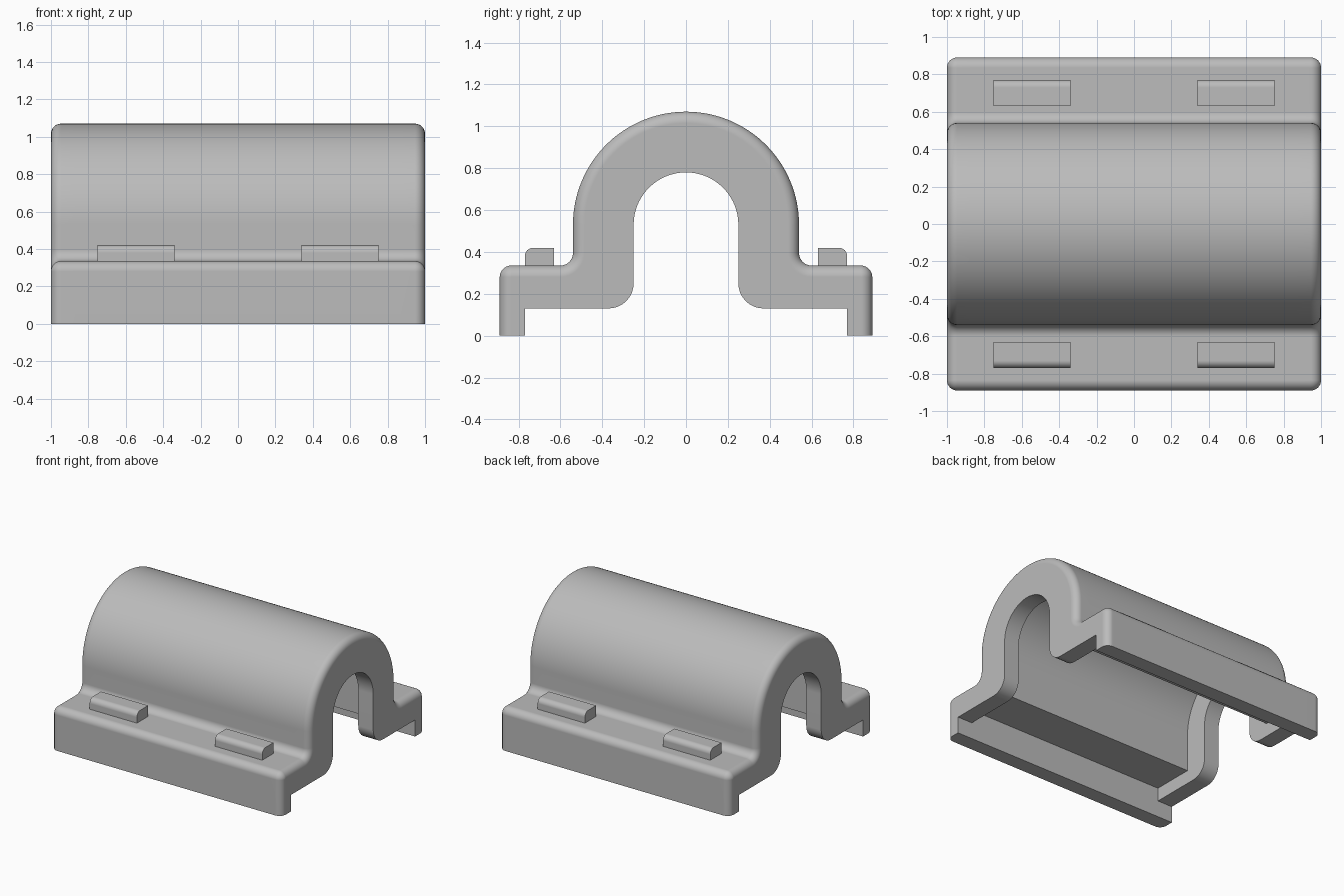
import bpy, bmesh
from math import sin, cos, pi

cube = bpy.data.objects.get("Cube")
if cube:
    bpy.data.objects.remove(cube)

grey = bpy.data.materials.new("plain grey")
grey.use_nodes = True
grey.diffuse_color = (0.5, 0.5, 0.5, 1)
grey.node_tree.nodes["Principled BSDF"].inputs["Base Color"].default_value = (0.5, 0.5, 0.5, 1)

FOOT, LIP, DECK = 0.89, 0.77, 0.335     # flange half depth, lip inner face, flange top
ARCH, AXIS = 0.54, 0.53                 # arch radius and height of its axis
ROUND = 0.055                           # edge rounding
HOLLOW_X = 0.87                         # inner face of the end ribs


def arc(cy, cz, r, start, end, steps, inward=False):
    """Arc points as (y, z, normal y, normal z)."""
    s = -1 if inward else 1
    out = []
    for i in range(steps + 1):
        a = start + (end - start) * i / steps
        out.append((cy + r * cos(a), cz + r * sin(a), s * cos(a), s * sin(a)))
    return out


def mirrored(half):
    """Complete a half profile across y = 0; its last point lies on the axis."""
    return half + [(-y, z, -ny, nz) for y, z, ny, nz in reversed(half[:-1])]


# Outer skin: lip side, rounded shoulder, fillet, arch
outer = mirrored(
    [(FOOT, 0, 1, 0)]
    + arc(FOOT - ROUND, DECK - ROUND, ROUND, 0, pi / 2, 8)
    + arc(ARCH + 0.06, DECK + 0.06, 0.06, 1.5 * pi, pi, 8, True)
    + arc(0, AXIS, ARCH, 0, pi / 2, 32))


def inside(radius, ceiling, fillet):
    """Underside profile; both versions have the same number of points."""
    return mirrored(
        [(LIP, 0, 0, 0), (LIP, ceiling, 0, 0)]
        + arc(radius + fillet, ceiling + fillet, fillet, 1.5 * pi, pi, 8)
        + arc(0, AXIS, radius, 0, pi / 2, 32))


opening = inside(0.25, 0.13, 0.12)
hollow = inside(0.44, 0.235, 0)


def section(x, inset, inner):
    skin = [(x, y - ny * inset, z - nz * inset) for y, z, ny, nz in outer]
    return skin + [(x, y, z) for y, z, _, _ in reversed(inner)]


def loft(name, sections):
    """Skin a list of equal-length closed sections and cap the ends."""
    bm = bmesh.new()
    rings = [[bm.verts.new(p) for p in s] for s in sections]
    for a, b in zip(rings, rings[1:]):
        for i in range(len(a)):
            j = (i + 1) % len(a)
            bm.faces.new((a[i], a[j], b[j], b[i]))
    bm.faces.new(rings[0])
    bm.faces.new(rings[-1])
    bmesh.ops.remove_doubles(bm, verts=bm.verts, dist=1e-5)
    flat = [f for f in bm.faces if f.calc_area() < 1e-8]
    bmesh.ops.delete(bm, geom=flat, context='FACES')
    bmesh.ops.recalc_face_normals(bm, faces=bm.faces)
    mesh = bpy.data.meshes.new(name)
    bm.to_mesh(mesh)
    bm.free()
    mesh.materials.append(grey)
    obj = bpy.data.objects.new(name, mesh)
    bpy.context.collection.objects.link(obj)
    bpy.ops.object.select_all(action='DESELECT')
    obj.select_set(True)
    bpy.context.view_layer.objects.active = obj
    bpy.ops.object.shade_smooth_by_angle(angle=0.5)
    normals = obj.modifiers.new("Even normals", 'WEIGHTED_NORMAL')
    normals.keep_sharp = True
    return obj


# Arched cover: rounded end, rib, hollow middle, rib, rounded end
edge = ROUND - 0.001
steps = 8
half = []
for i in range(steps + 1):
    a = pi / 2 * i / steps
    half.append((1 - edge + edge * cos(a), edge * (1 - sin(a))))
left = [section(x, inset, opening) for x, inset in half]
left.append(section(HOLLOW_X, 0, opening))
left.append(section(HOLLOW_X, 0, hollow))
right = [[(-x, y, z) for x, y, z in s] for s in reversed(left)]
loft("arched_cover", left + right)

# Four raised tabs on the flanges, rounded on the outer top edge
tab = [(0.63, 0.32), (LIP, 0.32)]
tab += [(y, z) for y, z, _, _ in arc(LIP - 0.04, 0.38, 0.04, 0, pi / 2, 8)]
tab.append((0.63, 0.42))
for side, sx in (("left", 1), ("right", -1)):
    for end, sy in (("front", -1), ("back", 1)):
        loft(f"{end}_{side}_tab",
             [[(sx * x, sy * y, z) for y, z in tab] for x in (0.34, 0.75)])
